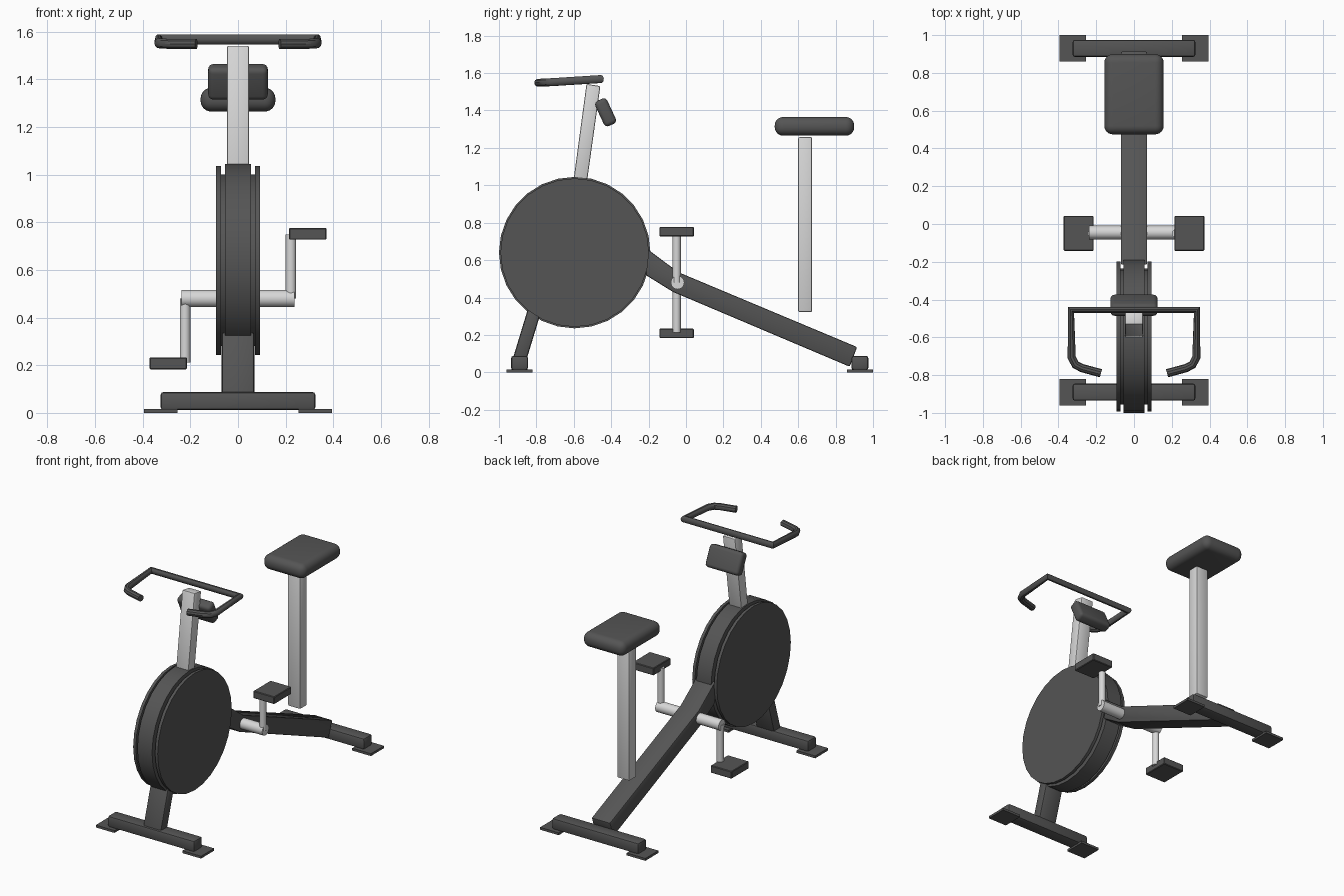
import bpy, bmesh, math
from mathutils import Vector

old = bpy.data.objects.get("Cube")
if old:
    bpy.data.objects.remove(old, do_unlink=True)


def material(name, value):
    m = bpy.data.materials.new(name)
    m.use_nodes = True
    color = (value, value, value, 1)
    m.diffuse_color = color
    m.node_tree.nodes["Principled BSDF"].inputs["Base Color"].default_value = color
    return m


dark = material("charcoal", 0.09)
light = material("light grey metal", 0.68)


def finish(obj, name, mat, bevel=0, segments=2):
    obj.name = name
    obj.data.materials.append(mat)
    bpy.ops.object.select_all(action="DESELECT")
    obj.select_set(True)
    bpy.context.view_layer.objects.active = obj
    if bevel:
        mod = obj.modifiers.new("Bevel", "BEVEL")
        mod.width = bevel
        mod.segments = segments
        bpy.ops.object.modifier_apply(modifier=mod.name)
    bpy.ops.object.shade_smooth_by_angle(angle=math.radians(35))
    return obj


def box(name, center, size, mat, bevel=0, segments=2, tilt=0):
    bpy.ops.mesh.primitive_cube_add(size=1, location=center, rotation=(tilt, 0, 0))
    obj = bpy.context.object
    obj.scale = size
    bpy.ops.object.transform_apply(location=False, rotation=False, scale=True)
    return finish(obj, name, mat, bevel, segments)


def rod(name, start, end, radius, mat, sides=24):
    a, b = Vector(start), Vector(end)
    bpy.ops.mesh.primitive_cylinder_add(vertices=sides, radius=radius,
                                        depth=(b - a).length, location=(a + b) / 2)
    bpy.context.object.rotation_euler = (b - a).to_track_quat("Z", "Y").to_euler()
    return finish(bpy.context.object, name, mat)


def side_profile(name, points, half_width, mat, bevel):
    """Extrude a (y, z) outline across x."""
    bm = bmesh.new()
    face = bm.faces.new([bm.verts.new((-half_width, y, z)) for y, z in points])
    moved = bmesh.ops.extrude_face_region(bm, geom=[face])["geom"]
    verts = [g for g in moved if isinstance(g, bmesh.types.BMVert)]
    bmesh.ops.translate(bm, verts=verts, vec=(half_width * 2, 0, 0))
    bmesh.ops.recalc_face_normals(bm, faces=bm.faces)
    mesh = bpy.data.meshes.new(name)
    bm.to_mesh(mesh)
    bm.free()
    obj = bpy.data.objects.new(name, mesh)
    bpy.context.collection.objects.link(obj)
    return finish(obj, name, mat, bevel)


# Floor stands
for end, y in (("front", -0.89), ("rear", 0.93)):
    box(end + "_crossbar", (0, y, 0.05), (0.65, 0.09, 0.075), dark, 0.012)
    for side, s in (("left", 1), ("right", -1)):
        box(f"{end}_{side}_foot", (s * 0.325, y, 0.008), (0.14, 0.14, 0.016), dark)

# Flywheel: wide housing, recessed core and two side discs
wheel_y, wheel_z = -0.595, 0.64
for name, half, radius in (("flywheel_housing", 0.055, 0.405), ("flywheel_core", 0.08, 0.36)):
    rod(name, (-half, wheel_y, wheel_z), (half, wheel_y, wheel_z), radius, dark, 28)
for side, s in (("left", 1), ("right", -1)):
    rod(side + "_flywheel_disc", (s * 0.072, wheel_y, wheel_z),
        (s * 0.092, wheel_y, wheel_z), 0.397, dark, 28)

# Frame
side_profile("front_leg", [(-0.93, 0.06), (-0.855, 0.06), (-0.77, 0.34), (-0.845, 0.34)],
             0.068, dark, 0.012)
side_profile("main_beam", [(-0.215, 0.665), (-0.04, 0.535), (0.915, 0.135),
                           (0.875, 0.03), (-0.07, 0.43), (-0.215, 0.52)],
             0.07, dark, 0.008)
side_profile("handlebar_stem", [(-0.605, 1.0), (-0.532, 1.0), (-0.458, 1.53), (-0.532, 1.542)],
             0.047, light, 0.008)
box("seat_post", (0, 0.637, 0.79), (0.094, 0.075, 0.935), light, 0.008)

# Seat and console
box("seat", (0, 0.687, 1.315), (0.314, 0.425, 0.1), dark, 0.045, 6)
box("console", (0, -0.43, 1.39), (0.25, 0.07, 0.148), dark, 0.022, 4, math.radians(25))

# Handlebar tube
half_bar = [(0.175, -0.79, 1.548), (0.275, -0.763, 1.549), (0.31, -0.745, 1.55),
            (0.33, -0.705, 1.552), (0.333, -0.455, 1.568)]
path = half_bar + [(-x, y, z) for x, y, z in reversed(half_bar)]
curve = bpy.data.curves.new("handlebar", "CURVE")
curve.dimensions = "3D"
curve.bevel_depth = 0.022
curve.bevel_resolution = 3
curve.use_fill_caps = True
spline = curve.splines.new("POLY")
spline.points.add(len(path) - 1)
for point, co in zip(spline.points, path):
    point.co = (*co, 1)
bar = bpy.data.objects.new("handlebar", curve)
bpy.context.collection.objects.link(bar)
bpy.ops.object.select_all(action="DESELECT")
bar.select_set(True)
bpy.context.view_layer.objects.active = bar
bpy.ops.object.convert(target="MESH")
finish(bpy.context.object, "handlebar", dark)

# Cranks and pedals, half a turn apart
crank_y, crank_z = -0.05, 0.48
rod("crank_axle", (-0.238, crank_y + 0.005, crank_z), (0.238, crank_y + 0.005, crank_z), 0.036, light)
for side, s in (("left", 1), ("right", -1)):
    rod(side + "_crank", (s * 0.222, crank_y, crank_z), (s * 0.222, crank_y, crank_z + s * 0.268),
        0.022, light)
    box(side + "_pedal", (s * 0.293, crank_y, crank_z + s * 0.272), (0.158, 0.185, 0.05), dark, 0.004, 1)
